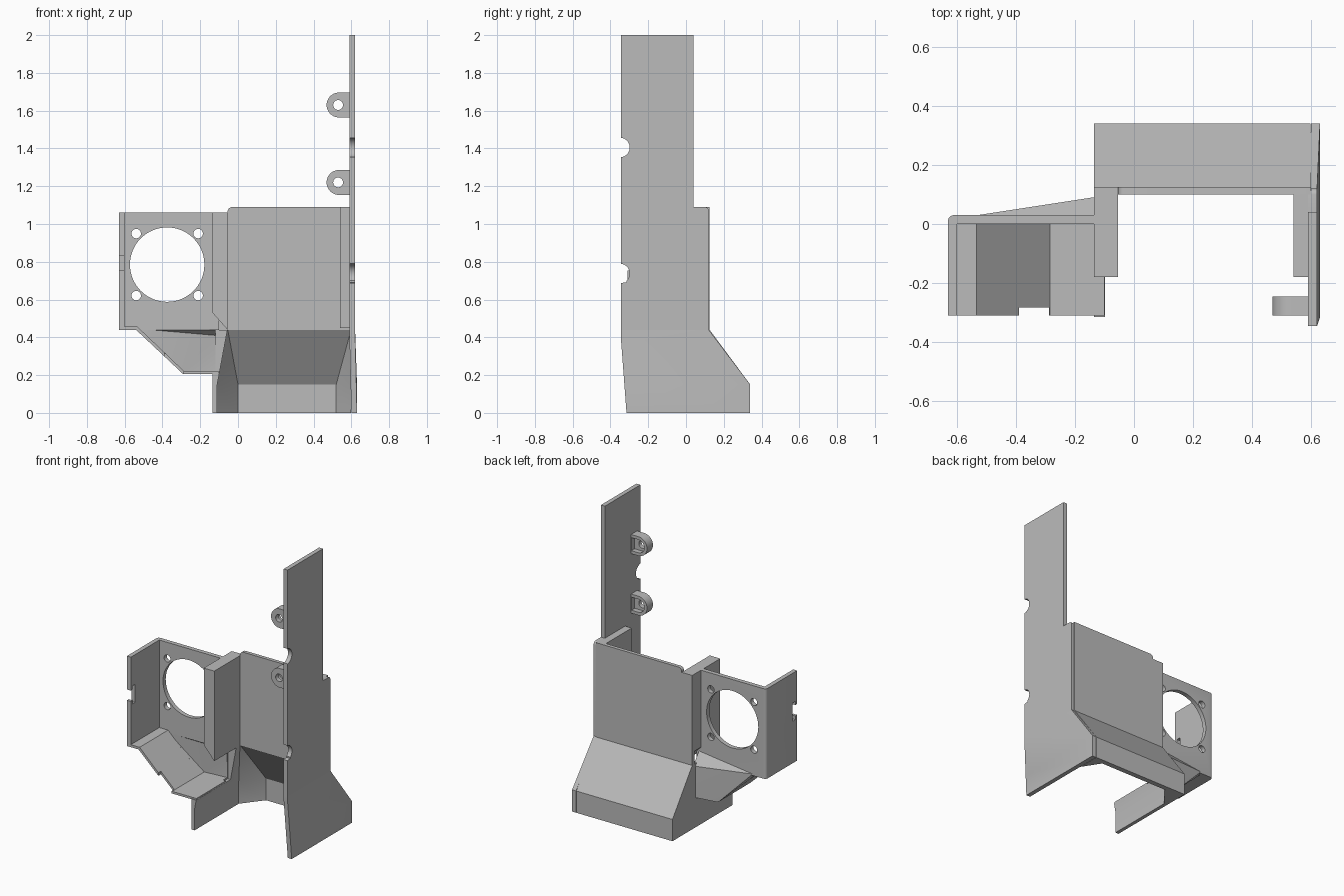
import bpy, bmesh, math
from mathutils import Vector

if "Cube" in bpy.data.objects:
    bpy.data.objects.remove(bpy.data.objects["Cube"])

grey = bpy.data.materials.new("plain_grey")
grey.use_nodes = True
GREY = (0.5, 0.5, 0.5, 1)
grey.diffuse_color = GREY
grey.node_tree.nodes["Principled BSDF"].inputs["Base Color"].default_value = GREY


def finish(name, bm):
    bmesh.ops.recalc_face_normals(bm, faces=bm.faces)
    mesh = bpy.data.meshes.new(name)
    bm.to_mesh(mesh)
    bm.free()
    mesh.materials.append(grey)
    obj = bpy.data.objects.new(name, mesh)
    bpy.context.collection.objects.link(obj)
    return obj


def prism(name, pts, axis, a, b):
    """Extrude a 2D outline along an axis from a to b."""
    place = {"x": lambda p, t: (t, p[0], p[1]),
             "y": lambda p, t: (p[0], t, p[1]),
             "z": lambda p, t: (p[0], p[1], t)}[axis]
    bm = bmesh.new()
    low = [bm.verts.new(place(p, a)) for p in pts]
    high = [bm.verts.new(place(p, b)) for p in pts]
    bm.faces.new(low)
    bm.faces.new(high)
    for i in range(len(pts)):
        j = (i + 1) % len(pts)
        bm.faces.new((low[i], low[j], high[j], high[i]))
    return finish(name, bm)


def hull(name, pts):
    bm = bmesh.new()
    for p in pts:
        bm.verts.new(p)
    res = bmesh.ops.convex_hull(bm, input=bm.verts)
    loose = [v for v in res["geom_interior"] if isinstance(v, bmesh.types.BMVert)]
    bmesh.ops.delete(bm, geom=loose, context="VERTS")
    bmesh.ops.dissolve_limit(bm, angle_limit=0.01, verts=bm.verts, edges=bm.edges)
    return finish(name, bm)


def rect(u0, u1, v0, v1):
    return [(u0, v0), (u1, v0), (u1, v1), (u0, v1)]


def box(name, x, y, z):
    return prism(name, rect(*x, *y), "z", *z)


def arc(cu, cv, r, start=0, end=360, n=40):
    full = end - start == 360
    steps = n if full else n + 1
    angles = [math.radians(start + (end - start) * i / n) for i in range(steps)]
    return [(cu + r * math.cos(t), cv + r * math.sin(t)) for t in angles]


def cut(obj, cutters):
    for c in cutters:
        m = obj.modifiers.new("cut", "BOOLEAN")
        m.operation, m.solver, m.object = "DIFFERENCE", "EXACT", c
    bpy.context.view_layer.update()
    graph = bpy.context.evaluated_depsgraph_get()
    mesh = bpy.data.meshes.new_from_object(obj.evaluated_get(graph))
    obj.modifiers.clear()
    obj.data = mesh
    for c in cutters:
        bpy.data.objects.remove(c)
    return obj


parts = []

# Tall side plate with a flared foot and two round cable notches
plate = prism("side_plate", [(-0.345, 0.44), (0.12, 0.44), *arc(0.1, 1.07, 0.02, 0, 90, 6),
                             (0.04, 1.09), (0.04, 2), (-0.345, 2)], "x", 0.59, 0.62)
cut(plate, [prism("notch", arc(-0.35, z, 0.052), "x", 0.5, 0.7) for z in (1.405, 0.738)]
    + [box("notch_step", (0.5, 0.7), (-0.4, -0.315), (0.69, 0.73))])
foot_outline = [(-0.345, 0.44, 0), (-0.345, 0.4, 0), (-0.315, 0.15, 0.01), (-0.315, 0, 0.01),
                (0.34, 0, 0.01), (0.34, 0.15, 0.01), (0.12, 0.44, 0)]
foot = hull("side_plate_foot", [(x + s, y, z) for y, z, s in foot_outline for x in (0.59, 0.62)])
parts += [plate, foot]

# Screw tabs with a nut pocket behind
for i, z in enumerate((1.63, 1.22)):
    tab = prism(f"screw_tab_{i + 1}", [(0.595, z - 0.066), (0.595, z + 0.066),
                *arc(0.535, z, 0.066, 90, 270, 24)], "y", -0.31, -0.245)
    cut(tab, [prism("hole", arc(0.53, z, 0.026, n=24), "y", -0.4, 0),
              prism("pocket", [(0.588, z - 0.045), (0.588, z + 0.045),
                               *arc(0.535, z, 0.045, 90, 270, 20)], "y", -0.28, 0)])
    parts.append(tab)

# Back panel with side posts
parts.append(prism("back_panel", [(0.6, 0.44), (0.6, 1.09), *arc(-0.03, 1.065, 0.025, 90, 180, 6),
                                  (-0.055, 0.44)], "y", 0.1, 0.125))
parts.append(prism("fan_post", [(-0.135, 1.06), (-0.055, 1.06), (-0.055, 0.44), (-0.135, 0.53)],
                   "y", -0.18, 0.1))
parts.append(box("fan_post_back", (-0.135, -0.055), (0.1, 0.125), (0.44, 1.06)))
parts.append(box("plate_post", (0.54, 0.595), (-0.18, 0.1), (0.45, 1.09)))

# Flared hood, hollowed and open at the front and bottom
hood = prism("hood", [(-0.315, 0), (0.34, 0), (0.34, 0.15), (0.125, 0.44), (-0.315, 0.44)],
             "x", -0.135, 0.598)
inner = [(x, y, z) for z in (-0.1, 0.15) for x, y in
         [(-0.11, -0.5), (-0.11, 0.165), (0, 0.305), (0.52, 0.305), (0.61, 0.165), (0.61, -0.5)]]
inner += [(x, y, 0.445) for x in (-0.055, 0.6) for y in (-0.5, 0.1)]
cut(hood, [hull("hood_inside", inner),
           box("chute_opening", (-0.3, -0.055), (-0.5, 0.06), (0.21, 0.6))])
parts.append(hood)

# Fan mount: rounded L-shaped wall with a large bore, screw holes and a clip notch
mount = prism("fan_mount", [(-0.1, 0.03), *arc(-0.61, 0.01, 0.02, 90, 180, 6), (-0.63, -0.31),
                            (-0.6, -0.31), (-0.6, 0), (-0.1, 0)], "z", 0.44, 1.06)
bores = [prism("bore", arc(-0.375, 0.785, 0.197, n=64), "y", -0.1, 0.1)]
bores += [prism("screw_hole", arc(-0.375 + sx * 0.164, 0.785 + sz * 0.164, 0.025, n=24), "y", -0.1, 0.1)
          for sx in (-1, 1) for sz in (-1, 1)]
bores += [box("clip_mouth", (-0.7, -0.55), (-0.4, -0.285), (0.755, 0.83)),
          box("clip_slot", (-0.7, -0.55), (-0.29, -0.262), (0.73, 0.855))]
parts.append(cut(mount, bores))

# Chute floor leading from the fan to the hood
floor = prism("chute_floor", [(-0.625, 0.44), (-0.54, 0.44), (-0.29, 0.205), (-0.1, 0.205),
                              (-0.1, 0.22), (-0.285, 0.22), (-0.533, 0.457), (-0.625, 0.457)],
              "y", -0.31, 0.01)
cut(floor, [box("floor_notch", (-0.39, -0.288), (-0.4, -0.283), (0, 0.6))])
parts.append(floor)

# Bulging back wall of the chute
back = hull("chute_back", [(-0.54, 0, 0.44), (-0.53, 0.03, 0.45), (-0.29, 0, 0.205),
                           (-0.29, 0.065, 0.205), (-0.12, 0, 0.205), (-0.12, 0.093, 0.205),
                           (-0.12, 0.093, 0.42), (-0.12, 0.03, 0.5), (-0.12, 0, 0.5)])
cut(back, [hull("chute_inside", [(-0.52, -0.01, 0.445), (-0.285, -0.01, 0.22), (-0.285, 0.04, 0.22),
                                 (0, -0.01, 0.22), (0, 0.065, 0.22), (0, 0.065, 0.4),
                                 (0, 0, 0.445), (0, -0.01, 0.445)])])
parts.append(back)

# Keep flat faces crisp and bores smooth
bpy.ops.object.select_all(action="DESELECT")
for p in parts:
    p.select_set(True)
bpy.context.view_layer.objects.active = parts[0]
bpy.ops.object.shade_smooth_by_angle(angle=math.radians(30))
